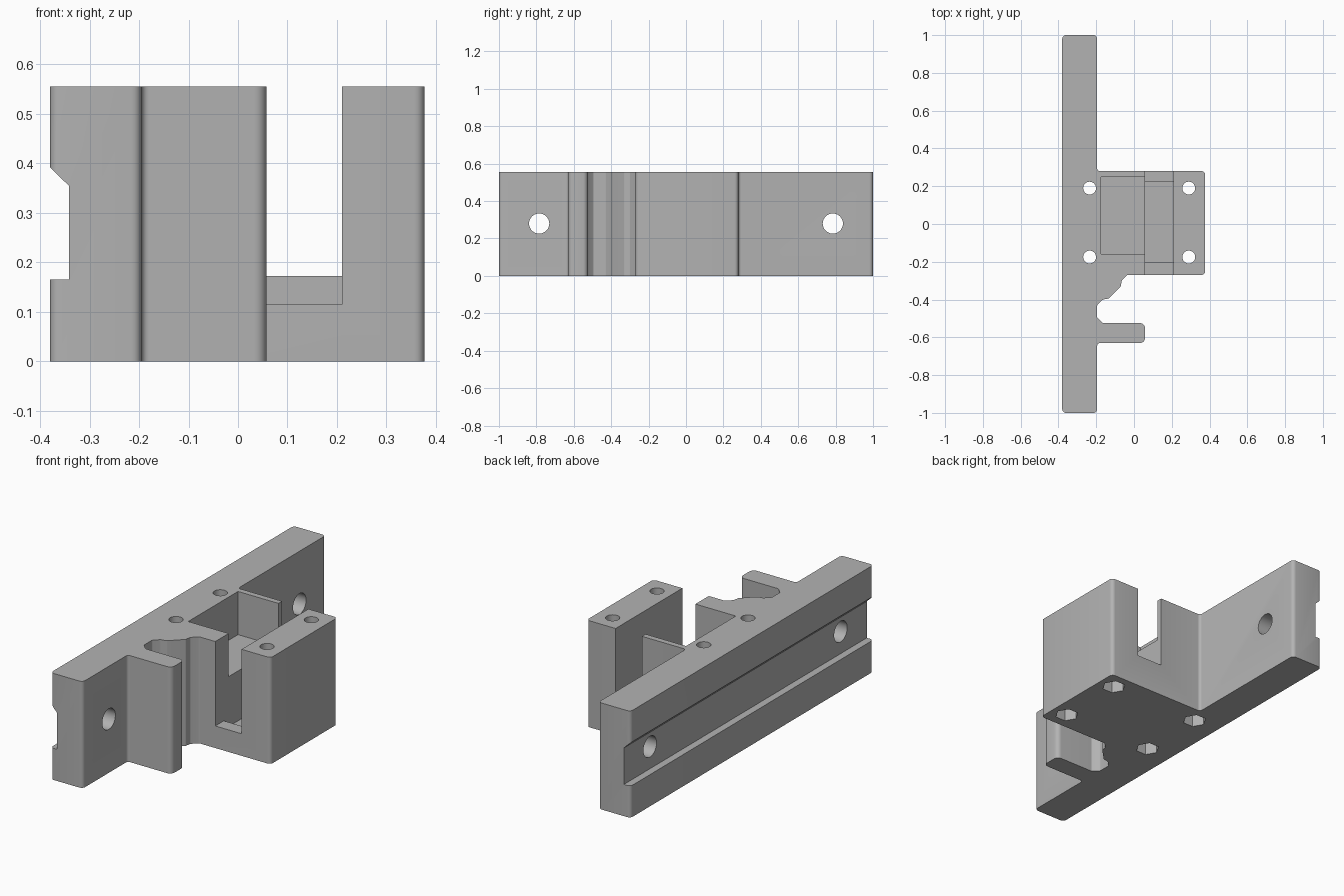
import bpy, bmesh, math
from mathutils import Vector, Matrix

if "Cube" in bpy.data.objects:
    bpy.data.objects.remove(bpy.data.objects["Cube"], do_unlink=True)

HEIGHT = 0.555
grey = bpy.data.materials.new("plain_grey")
grey.use_nodes = True
grey.diffuse_color = (0.45, 0.45, 0.45, 1)
grey.node_tree.nodes["Principled BSDF"].inputs["Base Color"].default_value = grey.diffuse_color


def rounded(corners, steps=5):
    """Outline with each (x, y, radius) corner replaced by a fillet arc."""
    out = []
    for i, (x, y, r) in enumerate(corners):
        p = Vector((x, y))
        if r == 0:
            out.append(p)
            continue
        a = (Vector(corners[i - 1][:2]) - p).normalized()
        b = (Vector(corners[(i + 1) % len(corners)][:2]) - p).normalized()
        half = a.angle(b) / 2
        centre = p + (a + b).normalized() * r / math.sin(half)
        start = p + a * r / math.tan(half) - centre
        end = p + b * r / math.tan(half) - centre
        turn = start.angle_signed(end)
        for k in range(steps + 1):
            out.append(centre + Matrix.Rotation(-turn * k / steps, 2) @ start)
    return out


def prism(name, points, low, high, place=Matrix()):
    """Extrude a flat outline from low to high."""
    bm = bmesh.new()
    face = bm.faces.new([bm.verts.new((p[0], p[1], low)) for p in points])
    top = bmesh.ops.extrude_face_region(bm, geom=[face])["geom"]
    moved = [v for v in top if isinstance(v, bmesh.types.BMVert)]
    bmesh.ops.translate(bm, verts=moved, vec=(0, 0, high - low))
    bmesh.ops.recalc_face_normals(bm, faces=bm.faces)
    bm.transform(place)
    mesh = bpy.data.meshes.new(name)
    bm.to_mesh(mesh)
    bm.free()
    mesh.materials.append(grey)
    obj = bpy.data.objects.new(name, mesh)
    bpy.context.collection.objects.link(obj)
    return obj


def box(name, x0, x1, y0, y1, z0, z1):
    return prism(name, [(x0, y0), (x1, y0), (x1, y1), (x0, y1)], z0, z1)


def ring(x, y, r, sides):
    return [(x + r * math.cos(math.tau * k / sides),
             y + r * math.sin(math.tau * k / sides)) for k in range(sides)]


# Body: rail plate, block, curved gusset and tab in one outline
outline = rounded([
    (-0.38, -1, 0.02), (-0.195, -1, 0.02), (-0.195, -0.63, 0.015),
    (0.058, -0.63, 0.025), (0.058, -0.525, 0.025), (-0.165, -0.525, 0.01),
    (-0.195, -0.495, 0.01), (-0.195, -0.43, 0.01), (-0.165, -0.4, 0.015),
    (-0.135, -0.395, 0.015), (-0.07, -0.33, 0.01), (-0.065, -0.3, 0.01),
    (-0.035, -0.27, 0.01), (0.377, -0.27, 0.02), (0.377, 0.28, 0.02),
    (-0.195, 0.28, 0.015), (-0.195, 1, 0.02), (-0.38, 1, 0.02)])
body = prism("bracket_body", outline, 0, HEIGHT)

# Long groove along the back of the plate (profile in x, z)
lengthways = Matrix.Rotation(math.pi / 2, 4, "X")
groove = [(-0.5, 0.165), (-0.342, 0.165), (-0.342, 0.355), (-0.378, 0.39), (-0.5, 0.512)]
cutters = [prism("groove_cutter", groove, -1.2, 1.2, lengthways)]

# Pocket and open slot, with a low front lip and a higher back lip
cutters += [
    box("pocket_cutter", -0.175, 0.1, -0.16, 0.25, 0.33, 0.7),
    box("slot_cutter", 0.058, 0.21, -0.4, 0.225, 0.115, 0.71),
    box("back_slot_cutter", 0.058, 0.21, 0.2, 0.4, 0.172, 0.72),
    box("slot_floor_cutter", 0.058, 0.21, -0.2, 0.225, 0.07, 0.2)]

# Bolt holes with hexagonal nut recesses underneath
for x in (-0.235, 0.29):
    for y in (-0.175, 0.19):
        cutters.append(prism("bolt_hole_cutter", ring(x, y, 0.034, 32), -0.1, 0.7))
        cutters.append(prism("nut_recess_cutter", ring(x, y, 0.058, 6), -0.1, 0.08))

# Cross holes through the plate
crossways = Matrix.Rotation(math.pi / 2, 4, "Y")
for y in (-0.785, 0.785):
    cutters.append(prism("cross_hole_cutter", ring(-0.28, y, 0.054, 40), -0.6, 0.1, crossways))

bpy.context.view_layer.objects.active = body
body.select_set(True)
for cutter in cutters:
    cutter.hide_render = True
    mod = body.modifiers.new("cut", "BOOLEAN")
    mod.operation = "DIFFERENCE"
    mod.solver = "EXACT"
    mod.object = cutter
    bpy.ops.object.modifier_apply(modifier=mod.name)
    bpy.data.objects.remove(cutter, do_unlink=True)

bpy.ops.object.shade_smooth_by_angle(angle=math.radians(30))
